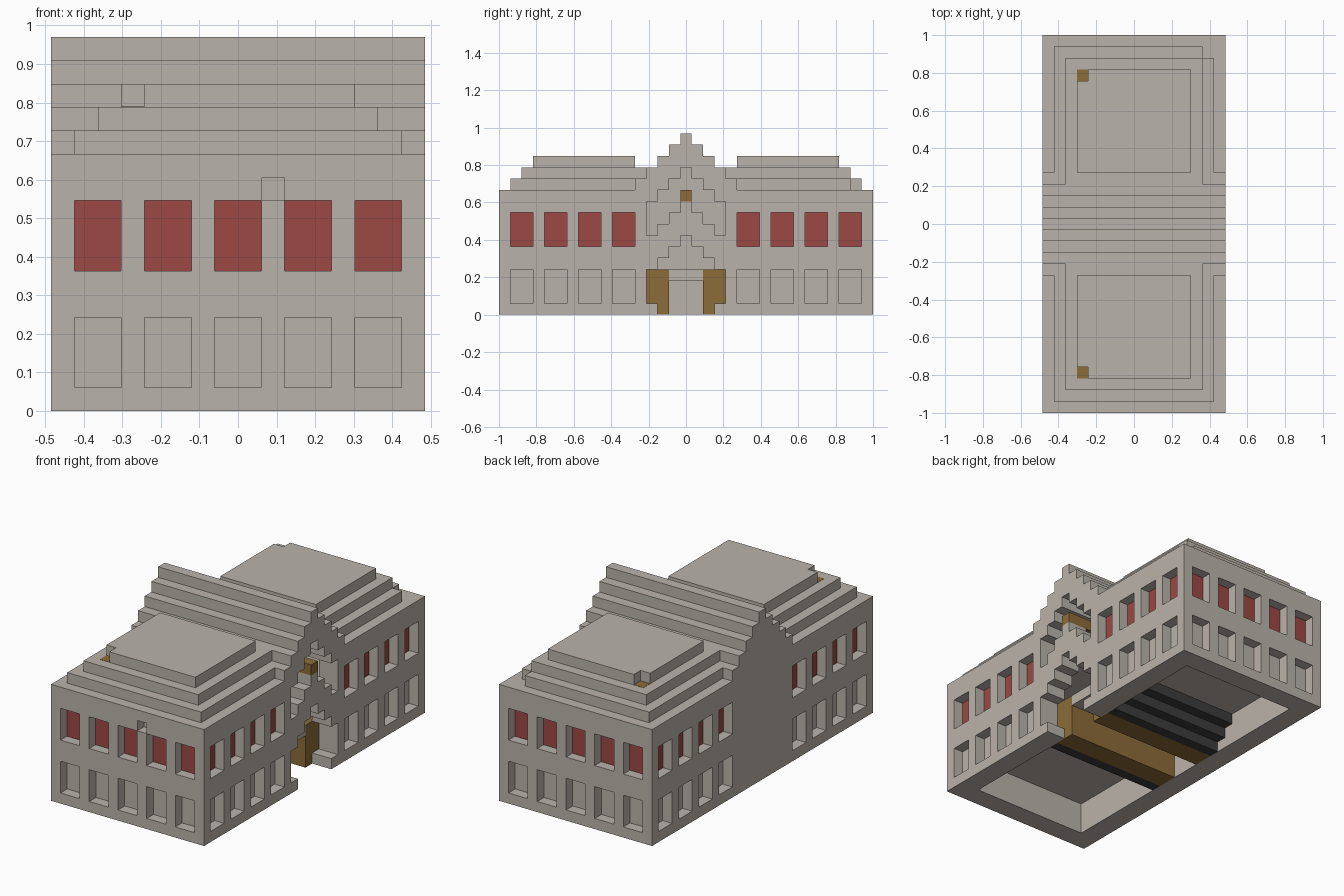
import bpy, bmesh
from mathutils import Vector

if "Cube" in bpy.data.objects:
    bpy.data.objects.remove(bpy.data.objects["Cube"], do_unlink=True)

U = 2 / 33  # one block; every part below is measured in blocks


def material(name, rgb):
    m = bpy.data.materials.new(name)
    m.use_nodes = True
    m.diffuse_color = (*rgb, 1)
    m.node_tree.nodes["Principled BSDF"].inputs["Base Color"].default_value = (*rgb, 1)
    return m


STONE = material("pale stone", (0.49, 0.45, 0.405))
RED = material("red glass", (0.33, 0.065, 0.06))
BROWN = material("brown wood", (0.262, 0.15, 0.04))
DARK = material("dark stair", (0.045, 0.045, 0.045))


def finish(name, bm, mat):
    bmesh.ops.recalc_face_normals(bm, faces=bm.faces)
    bmesh.ops.scale(bm, vec=(U, U, U), verts=bm.verts)
    mesh = bpy.data.meshes.new(name)
    bm.to_mesh(mesh)
    bm.free()
    ob = bpy.data.objects.new(name, mesh)
    ob.data.materials.append(mat)
    bpy.context.collection.objects.link(ob)
    return ob


def add_box(bm, x, y, z):
    lo, hi = (Vector(p) for p in zip(sorted(x), sorted(y), sorted(z)))
    verts = bmesh.ops.create_cube(bm, size=1)["verts"]
    for v in verts:
        v.co = (lo + hi) / 2 + v.co * (hi - lo)


def boxes(name, spans, mat):
    bm = bmesh.new()
    for span in spans:
        add_box(bm, *span)
    return finish(name, bm, mat)


def prism(name, points, offset, mat):
    bm = bmesh.new()
    face = bm.faces.new([bm.verts.new(p) for p in points])
    new = bmesh.ops.extrude_face_region(bm, geom=[face])["geom"]
    bmesh.ops.translate(bm, vec=offset,
                        verts=[v for v in new if isinstance(v, bmesh.types.BMVert)])
    return finish(name, bm, mat)


def steps(heights):
    """Stepped gable line; heights run from the centre column outward."""
    half = []
    for k, h in enumerate(heights):
        if k:
            half.append((k - 0.5, h))
        half.append((k + 0.5, h))
    return [(-y, z) for y, z in reversed(half)] + half


def stepped_band(name, tops, bottoms, x0, x1):
    outline = steps(tops) + steps(bottoms)[::-1]
    prism(name, [(x0, y, z) for y, z in outline], (x1 - x0, 0, 0), STONE)


# Window openings shared by the two wings
END_X = [-6, -3, 0, 3, 6]
SIDE_Y = [5.5, 8.5, 11.5, 14.5]
LOWER, UPPER = (1, 4), (6, 9)


def window_spans(s, z, near, far):
    """Boxes in the wall, from near to far blocks behind the outer face."""
    spans = [((x - 1, x + 1), (s * (16.5 - near), s * (16.5 - far)), z) for x in END_X]
    for side in (-1, 1):
        spans += [((side * (8 - near), side * (8 - far)), (s * (y - 1), s * (y + 1)), z)
                  for y in SIDE_Y]
    return spans


for s, label in ((-1, "front"), (1, "back")):
    # Hollow two-storey wing with recessed windows
    wing = boxes(label + "_wing", [((-8, 8), (s * 3.5, s * 16.5), (0, 11))], STONE)
    cuts = [((-6, 6), (s * 3, s * 14.5), (-1, 3)),
            ((-6, 6), (s * 3, s * 14.5), (4, 10))]
    cuts += window_spans(s, LOWER, -0.5, 1) + window_spans(s, UPPER, -0.5, 1)
    if s < 0:
        cuts.append(((1.02, 1.98), (-17, -15.5), (9.02, 10)))
    cutter = boxes(label + "_wing_cutter", cuts, STONE)
    cutter.hide_render = True
    mod = wing.modifiers.new("openings", "BOOLEAN")
    mod.operation, mod.solver, mod.object = "DIFFERENCE", "EXACT", cutter
    bpy.context.view_layer.objects.active = wing
    bpy.ops.object.modifier_apply(modifier=mod.name)
    bpy.data.objects.remove(cutter, do_unlink=True)

    # Red panes pass through the inner wall layer
    boxes(label + "_window_panes", window_spans(s, UPPER, 0.95, 2.05), RED)

    # Stepped roof tiers, some with a missing corner block
    corner = [(7, 15.5)] if s < 0 else [(7, 14.5), (6, 14.5), (6, 15.5)]
    tier = [(-7, 4.5), (7, 4.5)] + corner + [(-7, 15.5)]
    prism(label + "_roof_lower_tier", [(x, s * y, 11) for x, y in tier], (0, 0, 1), STONE)
    boxes(label + "_roof_middle_tier", [((-6, 6), (s * 3.5, s * 14.5), (12, 13))], STONE)
    tier = [(-5, 4.5), (5, 4.5), (5, 13.5), (-4, 13.5), (-4, 12.5), (-5, 12.5)]
    prism(label + "_roof_upper_tier", [(x, s * y, 13) for x, y in tier], (0, 0, 1), STONE)
    boxes(label + "_roof_corner_block",
          [((-5, -4), (s * 12.5, s * 13.5), (12.5, 13.02))], BROWN)

    # Entrance lining, plinth and the stair behind it
    boxes(label + "_entrance_lining", [((-6, 6), (s * 1.5, s * 3.5), (0, 4))], BROWN)
    boxes(label + "_entrance_plinth", [((6, 8), (s * 2.5, s * 3.5), (0, 1))], STONE)
    stair = [(3.5, 0), (4.5, 0), (4.5, 1), (5.5, 1), (5.5, 2), (6.5, 2), (6.5, 3), (3.5, 3)]
    prism(label + "_stair", [(-6, s * y, z) for y, z in stair], (12, 0, 0), DARK)

# Central gable roof, entrance arch and closed rear wall
vault = [13 - k for k in range(4)]
stepped_band("gable_roof", [16 - k for k in range(5)], vault + [11], -8, 8)
stepped_band("entrance_arch", [10 - k for k in range(4)], [7 - k for k in range(4)], 6, 8)
stepped_band("gable_rear_wall", vault, [0] * 4, -8, -6)
boxes("hall_floor", [((-6, 6), (-1.5, 1.5), (3, 4))], STONE)
boxes("gable_beam", [((-6, 8), (-0.5, 0.5), (10, 11))], BROWN)
